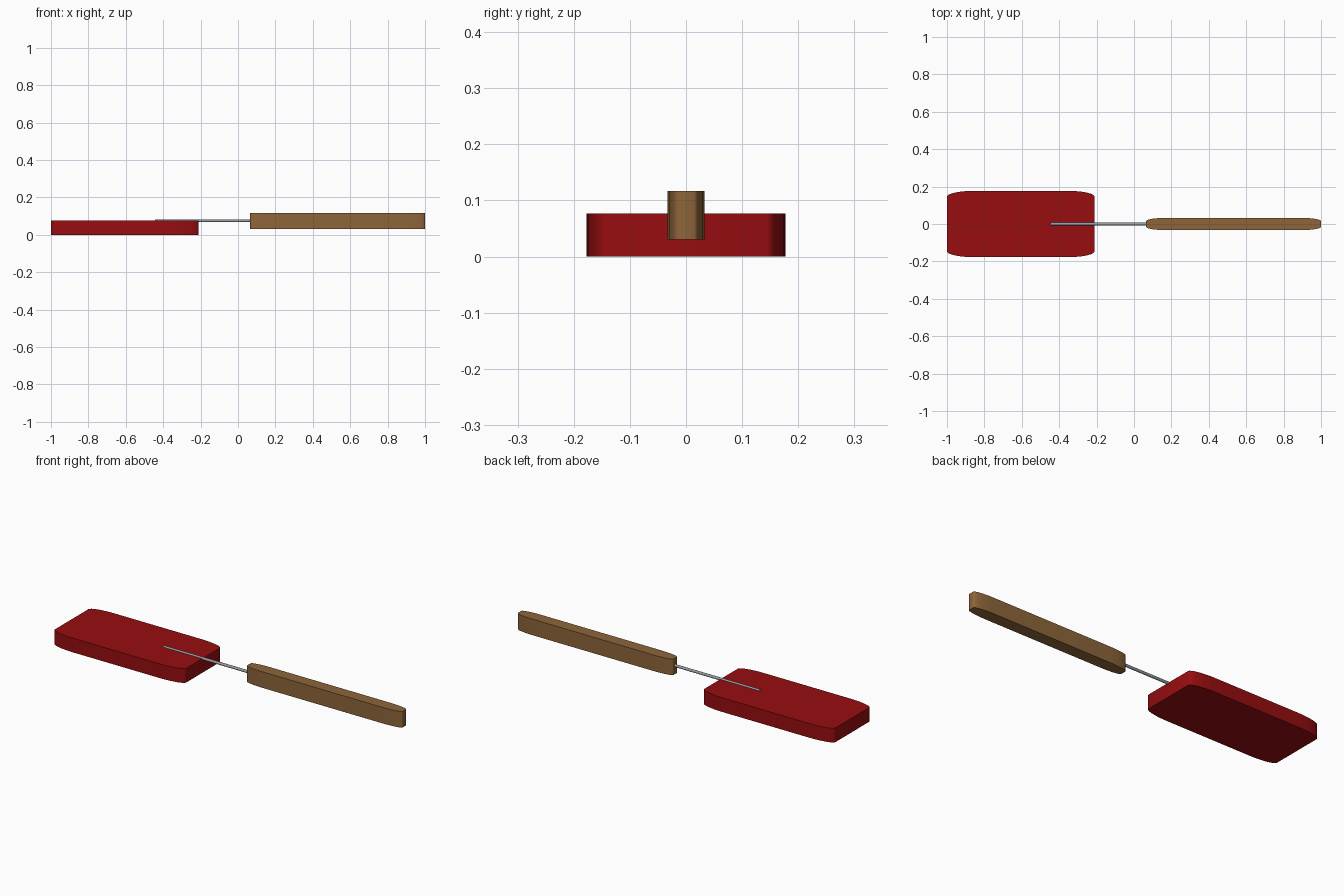
import bpy, bmesh, math

cube = bpy.data.objects.get("Cube")
if cube:
    bpy.data.objects.remove(cube, do_unlink=True)


def material(name, color):
    m = bpy.data.materials.new(name)
    m.use_nodes = True
    m.diffuse_color = (*color, 1)
    m.node_tree.nodes["Principled BSDF"].inputs["Base Color"].default_value = (*color, 1)
    return m


def finish(name, bm, mat):
    bmesh.ops.recalc_face_normals(bm, faces=bm.faces)
    mesh = bpy.data.meshes.new(name)
    bm.to_mesh(mesh)
    bm.free()
    mesh.materials.append(mat)
    obj = bpy.data.objects.new(name, mesh)
    bpy.context.collection.objects.link(obj)
    bpy.context.view_layer.objects.active = obj
    bpy.ops.object.select_all(action='DESELECT')
    obj.select_set(True)
    bpy.ops.object.shade_smooth_by_angle(angle=math.radians(35))
    return obj


def rounded_slab(name, x0, x1, half_width, z0, z1, corner_x, corner_y, mat, steps=8):
    """Extruded rectangle with stretched elliptical corners."""
    bm = bmesh.new()
    middle, half_length = (x0 + x1) / 2, (x1 - x0) / 2
    ring = []
    for quarter, (sx, sy) in enumerate([(1, 1), (-1, 1), (-1, -1), (1, -1)]):
        for i in range(steps + 1):
            a = math.pi / 2 * (quarter + i / steps)
            x = middle + sx * (half_length - corner_x) + corner_x * math.cos(a)
            y = sy * (half_width - corner_y) + corner_y * math.sin(a)
            ring.append(bm.verts.new((x, y, z0)))
    base = bm.faces.new(ring)
    top = bmesh.ops.extrude_face_region(bm, geom=[base], use_keep_orig=True)["geom"]
    bmesh.ops.translate(bm, vec=(0, 0, z1 - z0),
                        verts=[v for v in top if isinstance(v, bmesh.types.BMVert)])
    return finish(name, bm, mat)


red = material("dark red", (0.31, 0.004, 0.005))
wood = material("brown wood", (0.27, 0.13, 0.042))
steel = material("grey steel", (0.30, 0.33, 0.36))

# Broad block and slim grip
rounded_slab("red_head", -1, -0.21, 0.177, 0, 0.077, 0.14, 0.032, red)
rounded_slab("wooden_handle", 0.065, 1, 0.033, 0.03, 0.117, 0.11, 0.018, wood)

# Thin rod half sunk into the head and joined to the handle
rod = bmesh.new()
start, end = -0.445, 0.1
bmesh.ops.create_cone(rod, cap_ends=True, segments=16, radius1=0.0075, radius2=0.0075,
                      depth=end - start)
for v in rod.verts:
    x, y, z = v.co
    v.co = (z + (start + end) / 2, y, x + 0.0755)
finish("metal_rod", rod, steel)
